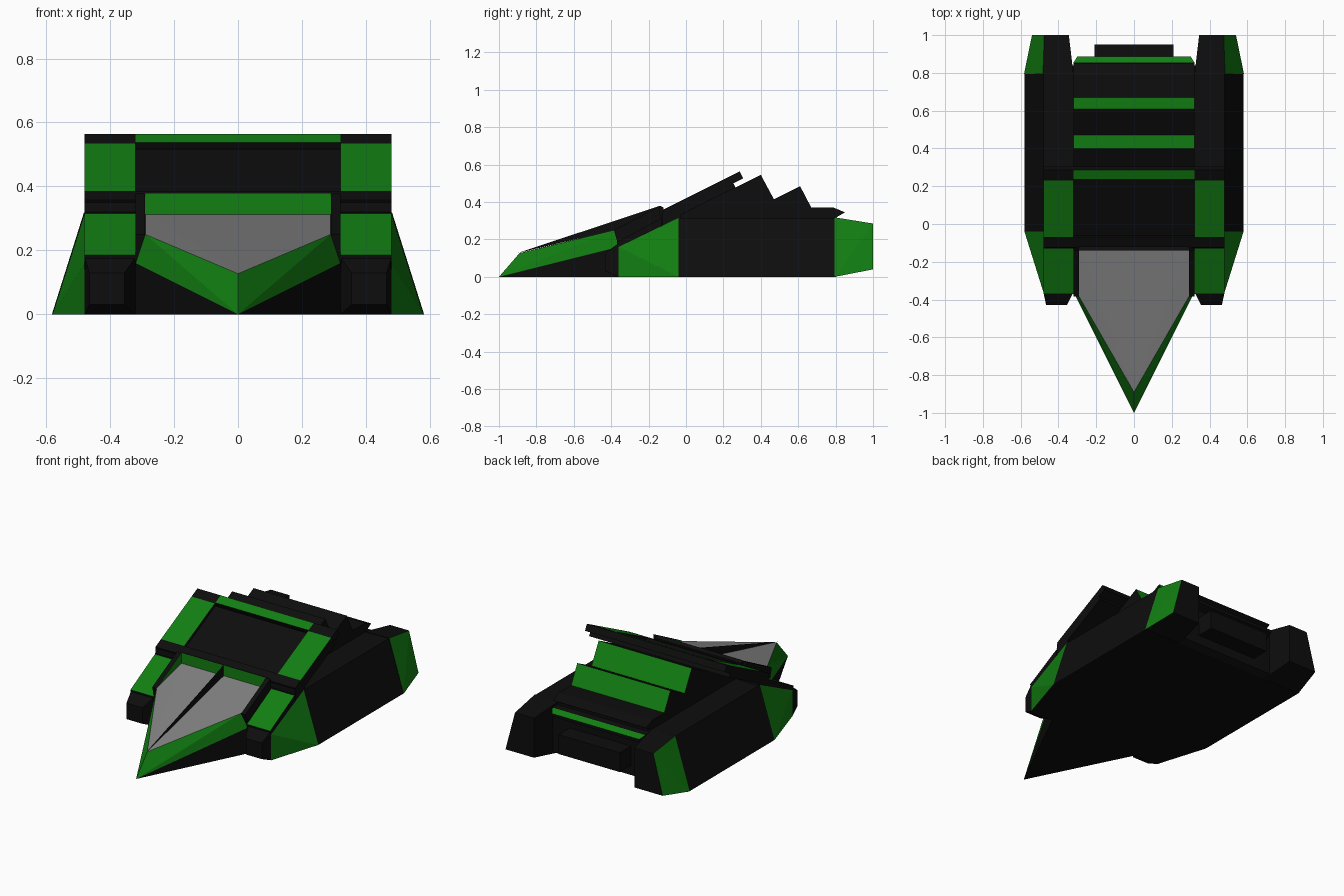
import bpy, bmesh

if "Cube" in bpy.data.objects:
    bpy.data.objects.remove(bpy.data.objects["Cube"])


def material(name, rgb):
    m = bpy.data.materials.new(name)
    m.diffuse_color = (*rgb, 1)
    m.use_nodes = True
    m.node_tree.nodes["Principled BSDF"].inputs["Base Color"].default_value = m.diffuse_color
    return m


MATS = [material("black", (0.004, 0.004, 0.004)),
        material("green", (0.006, 0.21, 0.006)),
        material("grey", (0.22, 0.22, 0.22))]
BLACK, GREEN, GREY = 0, 1, 2


def solid(name, points, paint=BLACK, mirror=False):
    """Convex flat-faced solid; paint is a colour or a function of the face normal."""
    bm = bmesh.new()
    for p in points:
        bm.verts.new(p)
    res = bmesh.ops.convex_hull(bm, input=bm.verts[:])
    junk = {g for g in res["geom_interior"] if isinstance(g, bmesh.types.BMVert)}
    bmesh.ops.delete(bm, geom=list(junk), context='VERTS')
    bmesh.ops.dissolve_limit(bm, angle_limit=0.02, verts=bm.verts[:], edges=bm.edges[:])
    bmesh.ops.recalc_face_normals(bm, faces=bm.faces[:])
    bm.normal_update()
    for f in bm.faces:
        f.material_index = paint(f.normal) if callable(paint) else paint
    me = bpy.data.meshes.new(name)
    bm.to_mesh(me)
    bm.free()
    for m in MATS:
        me.materials.append(m)
    ob = bpy.data.objects.new(name, me)
    bpy.context.collection.objects.link(ob)
    if mirror:
        ob.modifiers.new("mirror", 'MIRROR')
    return ob


def prism(name, profile, x0, x1, paint=BLACK, mirror=False):
    """Side profile (y, z) extruded across x."""
    return solid(name, [(x, y, z) for x in (x0, x1) for y, z in profile], paint, mirror)


def both(*pts):
    return [(s * x, y, z) for x, y, z in pts for s in (1, -1)]


def green_if(test):
    return lambda n: GREEN if test(n) else BLACK


# Pointed nose with green flanks and grey canopy
solid("nose",
      both((0.32, -0.36, 0), (0.32, -0.36, 0.16), (0.29, -0.385, 0.25),
           (0.29, -0.13, 0.315), (0.29, -0.13, 0.1))
      + [(0, -1, 0), (0, -0.89, 0.127)],
      lambda n: GREY if n.z > 0.8 else
      GREEN if n.z > 0.03 and n.y < -0.1 else BLACK)

# Thin canopy divider
fin = bpy.data.meshes.new("canopy_divider")
fin.from_pydata([(0, -0.9, 0.127), (0, -0.14, 0.38), (0, -0.14, 0.31)], [], [(0, 2, 1)])
fin.materials.append(MATS[BLACK])
bpy.context.collection.objects.link(bpy.data.objects.new("canopy_divider", fin))

# Canopy surround
prism("canopy_side", [(-0.385, 0.25), (-0.14, 0.378), (-0.13, 0.2), (-0.36, 0.16)],
      0.291, 0.32, green_if(lambda n: n.x < -0.8), True)
prism("canopy_back", [(-0.14, 0.28), (-0.14, 0.38), (-0.12, 0.37), (-0.12, 0.28)],
      -0.295, 0.295, green_if(lambda n: n.y < -0.8))

# Main hull with green front corners
solid("hull",
      both((0.48, -0.36, 0), (0.48, -0.36, 0.16),
           (0.58, -0.04, 0), (0.48, -0.04, 0.315),
           (0.58, 0.8, 0), (0.48, 0.8, 0.315)),
      green_if(lambda n: n.y < -0.1 and abs(n.x) > 0.5))

# Front pod noses and their sloped green plates
solid("pod_nose",
      [(x, -0.36, z) for x in (0.32, 0.48) for z in (0.0, 0.18)]
      + [(x, -0.43, z) for x in (0.355, 0.465) for z in (0.03, 0.13)], BLACK, True)
prism("pod_plate", [(-0.37, 0.185), (-0.13, 0.315), (-0.13, 0.24), (-0.36, 0.12)],
      0.32, 0.48, green_if(lambda n: n.z > 0.7), True)


# Sloped hood built from bars on a thinner base slab
def hood(name, y0, y1, x0, x1, paint, mirror=False, drop=0.0, thick=0.037):
    def z(y):
        return 0.42 + 0.5 * y - drop
    prism(name, [(y0, z(y0)), (y1, z(y1)), (y1 + thick / 2, z(y1) - thick),
                 (y0 + thick / 2, z(y0) - thick)], x0, x1, paint, mirror)


hood("hood_base", -0.13, 0.25, -0.48, 0.48, BLACK, drop=0.037, thick=0.03)
prism("hood_support", [(-0.13, 0.25), (-0.125, 0.35), (-0.03, 0.37), (-0.03, 0.28)],
      0.31, 0.48, BLACK, True)
top = green_if(lambda n: n.z > 0.7)
hood("hood_side_front", -0.125, -0.07, 0.32, 0.48, BLACK, True)
hood("hood_side_bar", -0.07, 0.23, 0.32, 0.48, top, True)
hood("hood_side_corner", 0.23, 0.287, 0.32, 0.48, BLACK, True)
hood("hood_front_bar", -0.125, -0.07, -0.32, 0.32, BLACK)
hood("hood_top_bar", 0.235, 0.287, -0.32, 0.32, top)
hood("hood_panel", -0.07, 0.235, -0.32, 0.32, BLACK, drop=0.02, thick=0.025)
prism("hood_core", [(-0.13, 0.25), (-0.13, 0.315), (0.2, 0.47), (0.2, 0.25)], -0.32, 0.32)

# Stepped rear deck with green back faces
for i, (y, z, yb, zb) in enumerate([(0.40, 0.545, 0.47, 0.415), (0.61, 0.485, 0.67, 0.37)]):
    prism(f"deck_step_{i + 1}",
          [(y - 0.2, z - 0.1), (y, z), (yb, zb), (yb, 0.3), (y - 0.2, 0.3)],
          -0.32, 0.32, green_if(lambda n: n.y > 0.8 and n.z > 0.1))
prism("rear_deck", [(0.1, 0.3), (0.1, 0.37), (0.79, 0.37), (0.85, 0.345), (0.79, 0.31)],
      -0.32, 0.32)

# Rear wall, green lip and exhaust block
prism("rear_wall", [(0.75, 0), (0.75, 0.3), (0.84, 0.3), (0.84, 0.02), (0.8, 0)],
      -0.34, 0.34)
solid("rear_lip",
      both((0.32, 0.82, 0.303), (0.32, 0.855, 0.303), (0.30, 0.887, 0.283),
           (0.30, 0.887, 0.265), (0.31, 0.82, 0.24)),
      green_if(lambda n: n.y > 0.3 and n.z > 0.3))
prism("exhaust_block", [(0.83, 0.08), (0.83, 0.2), (0.95, 0.2), (0.95, 0.08)], -0.21, 0.21)

# Tapered rear pods with green outer faces
solid("rear_pod",
      [(0.32, 0.79, 0), (0.582, 0.795, 0), (0.32, 0.79, 0.318), (0.482, 0.795, 0.318),
       (0.345, 1, 0.04), (0.54, 1, 0.04), (0.345, 1, 0.285), (0.475, 1, 0.285)],
      green_if(lambda n: n.x > 0.5), True)
